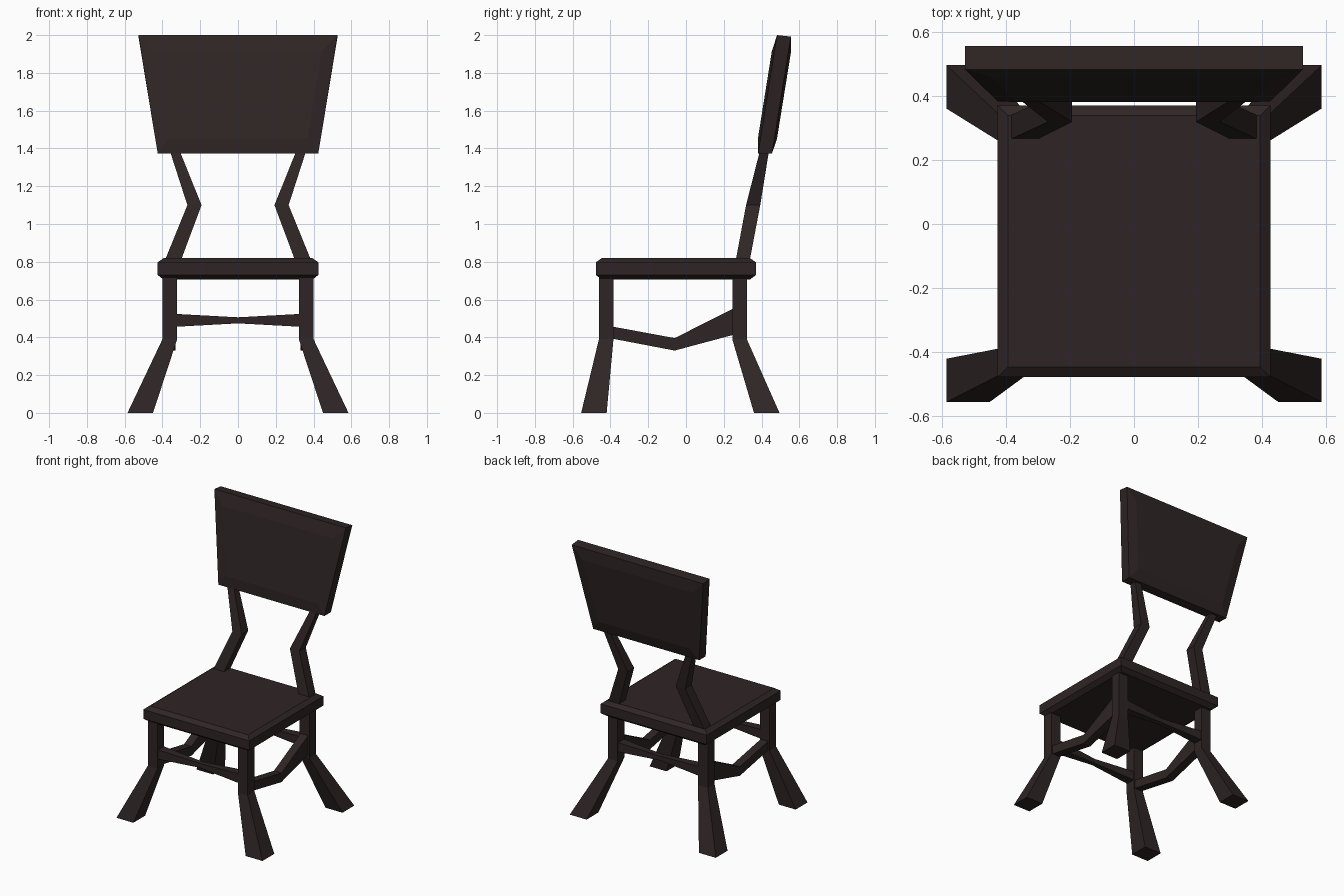
import bpy

if "Cube" in bpy.data.objects:
    bpy.data.objects.remove(bpy.data.objects["Cube"])

wood = bpy.data.materials.new("dark brown wood")
wood.diffuse_color = (0.028, 0.018, 0.018, 1)
wood.use_nodes = True
wood.node_tree.nodes["Principled BSDF"].inputs["Base Color"].default_value = wood.diffuse_color


def loft(name, rings, mirror=False):
    """Skin a row of four-cornered rings, cap both ends."""
    verts = [p for r in rings for p in r]
    faces = [(3, 2, 1, 0)]
    for k in range(len(rings) - 1):
        a, b = 4 * k, 4 * k + 4
        faces += [(a + i, a + (i + 1) % 4, b + (i + 1) % 4, b + i) for i in range(4)]
    n = 4 * (len(rings) - 1)
    faces.append((n, n + 1, n + 2, n + 3))
    me = bpy.data.meshes.new(name)
    me.from_pydata(verts, [], faces)
    me.materials.append(wood)
    ob = bpy.data.objects.new(name, me)
    bpy.context.collection.objects.link(ob)
    if mirror:
        ob.modifiers.new("mirror", 'MIRROR')
    return ob


def flat(x0, x1, y0, y1, z):
    return [(x0, y0, z), (x1, y0, z), (x1, y1, z), (x0, y1, z)]


# seat with chamfered rims
loft("seat", [flat(-x, x, y0, y1, z) for x, y0, y1, z in (
    (0.393, -0.445, 0.338, 0.705), (0.425, -0.477, 0.37, 0.73),
    (0.425, -0.477, 0.37, 0.797), (0.393, -0.445, 0.338, 0.82))])

# splayed legs
loft("front_legs", [flat(0.45, 0.585, -0.555, -0.42, 0),
                    flat(0.322, 0.40, -0.461, -0.384, 0.39),
                    flat(0.322, 0.40, -0.461, -0.384, 0.72)], True)
loft("back_legs", [flat(0.45, 0.585, 0.36, 0.495, 0),
                   flat(0.322, 0.40, 0.245, 0.322, 0.39),
                   flat(0.322, 0.40, 0.245, 0.322, 0.72)], True)

# kinked posts carrying the backrest
loft("back_posts", [flat(0.305, 0.39, 0.262, 0.336, 0.80),
                    flat(0.193, 0.268, 0.318, 0.393, 1.10),
                    flat(0.318, 0.368, 0.397, 0.443, 1.41)], True)

# front and back stretchers, waisted in the middle
for name, y in (("front_stretcher", -0.422), ("back_stretcher", 0.283)):
    loft(name, [[(x, y - h, 0.49 - h), (x, y + h, 0.49 - h),
                 (x, y + h, 0.49 + h), (x, y - h, 0.49 + h)]
                for x, h in ((-0.33, 0.034), (0, 0.016), (0.33, 0.034))])

# side stretchers, sagging and thicker at the back
loft("side_stretchers", [[(0.39, y, z0), (0.33, y, z0), (0.33, y, z1), (0.39, y, z1)]
                         for y, z0, z1 in ((-0.39, 0.393, 0.457), (-0.06, 0.33, 0.396),
                                           (0.25, 0.413, 0.552))], True)


# backrest: leaning, widening slab with raised panels front and back
def panel(t0, t1, inset, front):
    ring = []
    for s, t in ((-1, t0), (1, t0), (1, t1), (-1, t1)):
        x = s * (0.425 + 0.102 * t - inset)
        y = (0.382 if front else 0.455) + 0.1 * t
        if inset:
            y += -0.014 if front else 0.014
        z = 1.373 + 0.627 * t - (0 if front else 0.008 * t)
        ring.append((x, y, z))
    return ring


loft("backrest", [panel(0.125, 0.86, 0.07, True), panel(0, 1, 0, True),
                  panel(0, 1, 0, False), panel(0.125, 0.86, 0.07, False)])

# make all face directions consistent
import bmesh
for ob in bpy.context.collection.objects:
    bm = bmesh.new()
    bm.from_mesh(ob.data)
    bmesh.ops.recalc_face_normals(bm, faces=bm.faces)
    bm.to_mesh(ob.data)
    bm.free()
